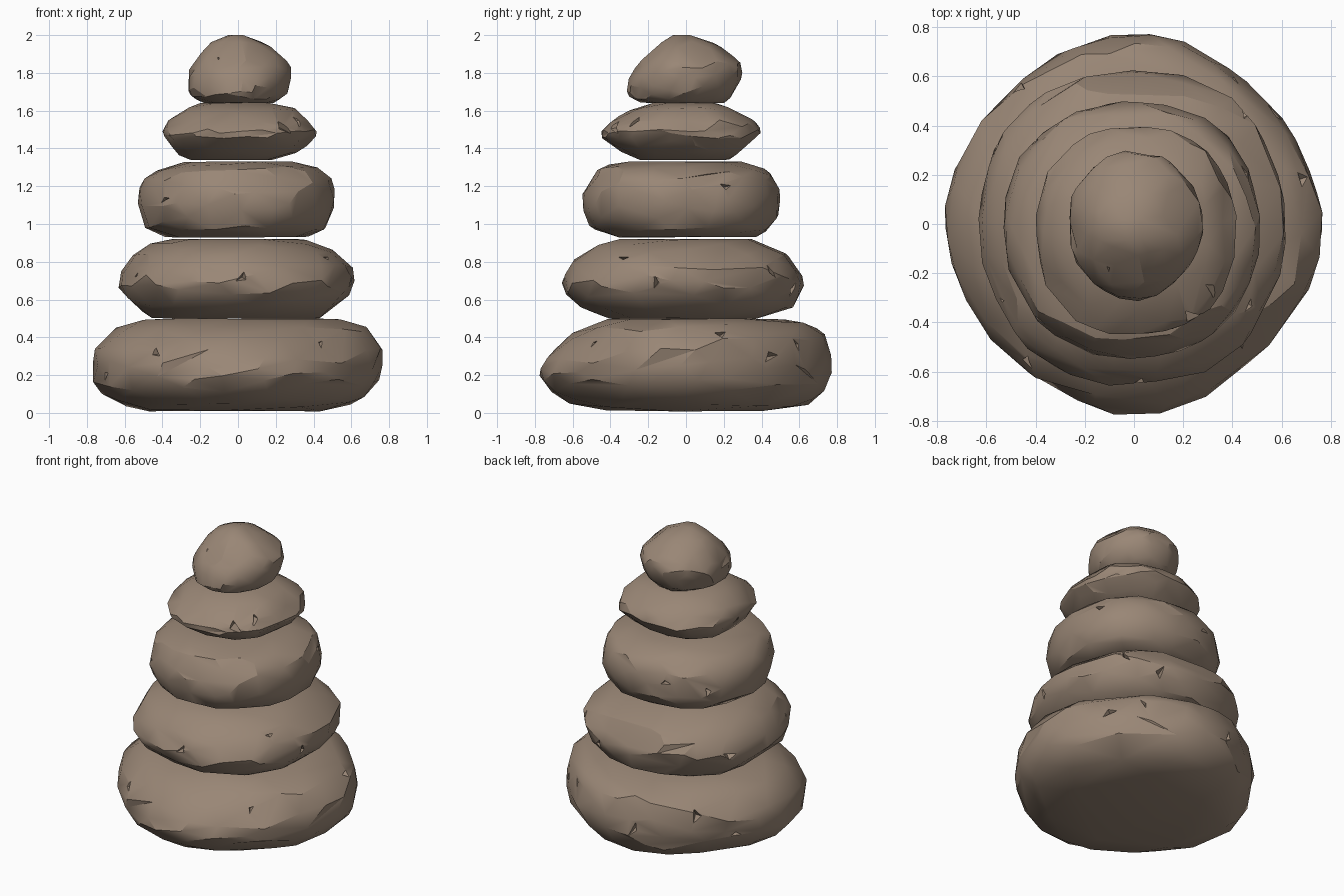
import bpy, bmesh, math, random
from mathutils import Vector, Matrix

if "Cube" in bpy.data.objects:
    bpy.data.objects.remove(bpy.data.objects["Cube"])

random.seed(4)
rock = bpy.data.materials.new("warm grey rock")
rock.diffuse_color = (0.32, 0.24, 0.18, 1)
rock.use_nodes = True
rock.node_tree.nodes["Principled BSDF"].inputs["Base Color"].default_value = rock.diffuse_color
SEG = 48


def radius(level, a, diag):
    """Blend the four side radii (+x, +y, -x, -y); diag swells or trims the corners between."""
    c, s = math.cos(a), math.sin(a)
    r = (level[1] if c > 0 else level[3]) * c * c + (level[2] if s > 0 else level[4]) * s * s
    return r * (1 + diag * math.sin(2 * a) ** 2)


def new_object(name, bm):
    me = bpy.data.meshes.new(name)
    bm.to_mesh(me)
    bm.free()
    me.materials.append(rock)
    ob = bpy.data.objects.new(name, me)
    bpy.context.collection.objects.link(ob)
    return ob


def apply(ob):
    bpy.ops.object.select_all(action='DESELECT')
    bpy.context.view_layer.objects.active = ob
    ob.select_set(True)
    for m in list(ob.modifiers):
        bpy.ops.object.modifier_apply(modifier=m.name)


def spline(p0, p1, p2, p3, t):
    return tuple(0.5 * (2 * b + (c - a) * t + (2 * a - 5 * b + 4 * c - d) * t * t
                        + (3 * b - a - 3 * c + d) * t ** 3) for a, b, c, d in zip(p0, p1, p2, p3))


def stone(name, diag, levels, facets, chips):
    # round the profile between its levels
    ext = [levels[0]] + levels + [levels[-1]]
    fine = [spline(*ext[i:i + 4], t) for i in range(len(levels) - 1) for t in (0, 1 / 3, 2 / 3)]
    fine.append(levels[-1])
    z0, z1 = fine[0][0], fine[-1][0]
    zm = (z0 + z1) / 2
    bm = bmesh.new()
    rings = []
    for l in fine:
        ring = []
        for i in range(SEG):
            a = math.tau * i / SEG
            r = radius(l, a, diag) * 1.012
            ring.append(bm.verts.new((r * math.cos(a), r * math.sin(a), l[0])))
        rings.append(ring)
    for lo, hi in zip(rings, rings[1:]):
        for i in range(SEG):
            j = (i + 1) % SEG
            bm.faces.new((lo[i], lo[j], hi[j], hi[i]))
    bm.faces.new(rings[0][::-1])
    bm.faces.new(rings[-1])

    # hew flat facets by pressing vertices back onto random planes
    side = [v for ring in rings[1:-1] for v in ring]
    for k in range(facets):
        a = math.tau * (k * 0.382 + 0.1 * random.random())
        n = Vector((math.cos(a), math.sin(a), random.uniform(-1.3, 1.3))).normalized()
        d = max(n.dot(v.co) for v in side) - random.uniform(0.008, 0.022)
        for v in side:
            over = n.dot(v.co) - d
            if over > 0:
                v.co -= n * over
    for v in side:
        k = 1 + random.uniform(-0.011, 0.011)
        v.co.x *= k
        v.co.y *= k
        v.co.z = min(max(v.co.z, z0), z1)
    bmesh.ops.triangulate(bm, faces=bm.faces[:])
    bmesh.ops.recalc_face_normals(bm, faces=bm.faces[:])
    ob = new_object(name, bm)
    ob.modifiers.new("coarse", 'DECIMATE').ratio = 0.12
    apply(ob)

    # angular chips and cracks cut into the surface: (angle, height, length)
    cb = bmesh.new()
    for deg, z, size in chips:
        a = math.radians(deg)
        l = next((p, q) for p, q in zip(levels, levels[1:]) if z <= q[0])
        t = (z - l[0][0]) / (l[1][0] - l[0][0])
        r = radius(l[0], a, diag) * (1 - t) + radius(l[1], a, diag) * t
        n = Vector((math.cos(a), math.sin(a), (z - zm) * 2.5)).normalized()
        m = (Matrix.Translation((r * math.cos(a), r * math.sin(a), z))
             @ n.to_track_quat('Z', 'Y').to_matrix().to_4x4()
             @ Matrix.Rotation(random.uniform(0, math.tau), 4, 'Z')
             @ Matrix.Diagonal((size * 1.5, size * random.uniform(0.4, 0.9), 1, 1)))
        bmesh.ops.create_cone(cb, cap_ends=True, segments=3, radius1=0.1, radius2=1,
                              depth=0.07, matrix=m)
    cutter = new_object(name + "_chip_cutter", cb)
    cutter.hide_render = True
    cut = ob.modifiers.new("chips", 'BOOLEAN')
    cut.operation, cut.object, cut.solver = 'DIFFERENCE', cutter, 'EXACT'
    apply(ob)
    bpy.data.objects.remove(cutter)
    bpy.ops.object.shade_smooth_by_angle(angle=math.radians(26))


# each level: height, then the reach towards right, back, left and front
stone("base_stone", -0.045, [
    (0.01, 0.42, 0.42, 0.46, 0.34), (0.04, 0.57, 0.62, 0.60, 0.57), (0.12, 0.71, 0.72, 0.73, 0.71),
    (0.22, 0.75, 0.76, 0.76, 0.77), (0.33, 0.755, 0.76, 0.75, 0.71), (0.43, 0.71, 0.71, 0.66, 0.57),
    (0.48, 0.60, 0.60, 0.55, 0.45), (0.50, 0.50, 0.45, 0.45, 0.38)], 24,
    [(232, 0.32, 0.04), (200, 0.20, 0.04), (312, 0.37, 0.04), (15, 0.42, 0.05), (38, 0.3, 0.06),
     (55, 0.36, 0.05), (100, 0.25, 0.06), (130, 0.35, 0.05), (150, 0.2, 0.05)])
stone("second_stone", 0.03, [
    (0.50, 0.42, 0.40, 0.45, 0.40), (0.56, 0.51, 0.55, 0.55, 0.55), (0.66, 0.60, 0.61, 0.62, 0.65),
    (0.76, 0.60, 0.61, 0.60, 0.62), (0.83, 0.54, 0.55, 0.55, 0.56), (0.89, 0.43, 0.42, 0.46, 0.46),
    (0.92, 0.32, 0.34, 0.34, 0.34)], 20,
    [(272, 0.72, 0.04), (325, 0.82, 0.04), (345, 0.69, 0.04), (45, 0.75, 0.05), (65, 0.65, 0.05),
     (150, 0.7, 0.05), (210, 0.73, 0.03)])
stone("middle_stone", 0.025, [
    (0.93, 0.35, 0.35, 0.38, 0.36), (0.98, 0.46, 0.46, 0.48, 0.49), (1.09, 0.50, 0.49, 0.52, 0.54),
    (1.20, 0.50, 0.48, 0.51, 0.53), (1.27, 0.46, 0.44, 0.45, 0.49), (1.31, 0.37, 0.36, 0.34, 0.42),
    (1.33, 0.28, 0.28, 0.26, 0.30)], 18,
    [(225, 1.13, 0.04), (25, 1.2, 0.05), (140, 1.1, 0.04), (110, 1.15, 0.04)])
stone("fourth_stone", 0.04, [
    (1.34, 0.18, 0.22, 0.25, 0.24), (1.38, 0.31, 0.29, 0.34, 0.33), (1.44, 0.39, 0.37, 0.38, 0.42),
    (1.49, 0.41, 0.39, 0.39, 0.46), (1.55, 0.38, 0.35, 0.36, 0.39), (1.61, 0.31, 0.24, 0.27, 0.27),
    (1.64, 0.18, 0.16, 0.19, 0.17)], 16,
    [(302, 1.52, 0.06), (320, 1.55, 0.04), (180, 1.45, 0.04)])
stone("top_stone", -0.025, [
    (1.64, 0.18, 0.20, 0.17, 0.22), (1.68, 0.25, 0.24, 0.25, 0.30), (1.76, 0.275, 0.285, 0.275, 0.30),
    (1.83, 0.275, 0.295, 0.25, 0.26), (1.90, 0.23, 0.24, 0.20, 0.21), (1.96, 0.13, 0.14, 0.14, 0.13),
    (2.00, 0.03, 0.03, 0.05, 0.07)], 12,
    [(240, 1.88, 0.02)])
